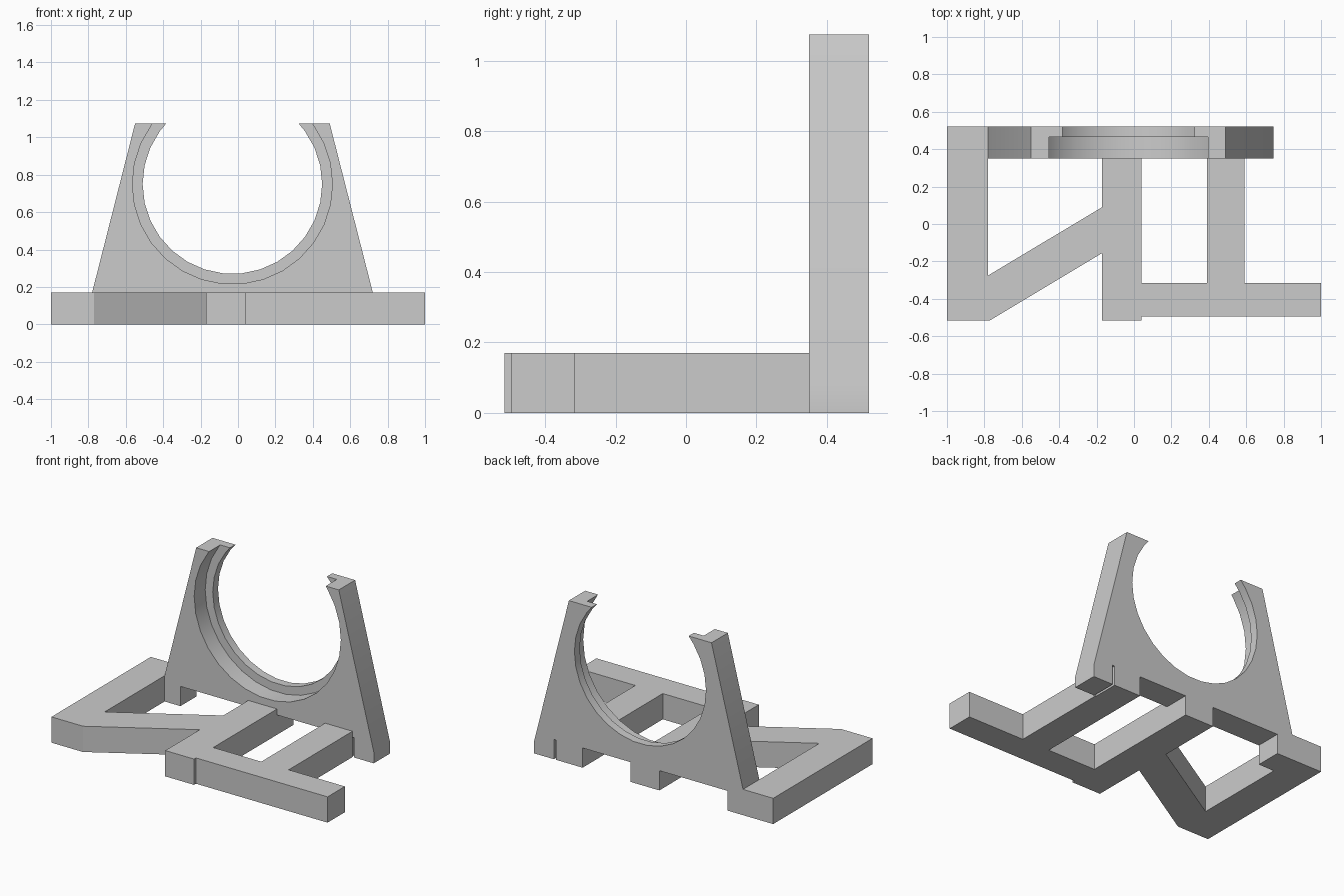
import bpy
import bmesh
from math import asin, cos, sin, pi, floor, ceil

cube = bpy.data.objects.get("Cube")
if cube:
    bpy.data.objects.remove(cube, do_unlink=True)

grey = bpy.data.materials.new("light grey")
grey.use_nodes = True
COLOUR = (0.6, 0.6, 0.6, 1)
grey.diffuse_color = COLOUR
grey.node_tree.nodes["Principled BSDF"].inputs["Base Color"].default_value = COLOUR


def prism(name, outline, place, offset):
    """Extrude a closed 2D outline; place maps a 2D point to 3D."""
    bm = bmesh.new()
    face = bm.faces.new([bm.verts.new(place(*p)) for p in outline])
    new = bmesh.ops.extrude_face_region(bm, geom=[face])["geom"]
    moved = [g for g in new if isinstance(g, bmesh.types.BMVert)]
    bmesh.ops.translate(bm, vec=offset, verts=moved)
    bmesh.ops.recalc_face_normals(bm, faces=bm.faces)
    mesh = bpy.data.meshes.new(name)
    bm.to_mesh(mesh)
    bm.free()
    mesh.materials.append(grey)
    obj = bpy.data.objects.new(name, mesh)
    bpy.context.collection.objects.link(obj)
    bpy.ops.object.select_all(action="DESELECT")
    obj.select_set(True)
    bpy.context.view_layer.objects.active = obj
    bpy.ops.object.shade_smooth_by_angle(angle=pi / 6)
    return obj


# Heights and depths shared by the parts
BASE_TOP, PLATE_TOP, NOTCH = 0.17, 1.075, 0.13
FRONT, LEDGE, BACK = 0.35, 0.465, 0.52
CX, CZ = -0.03, 0.75

# Base frame: three bars joined by a diagonal brace and a front bar
frame = [
    (-1, -0.515), (-0.77, -0.515), (-0.17, -0.155), (-0.17, -0.515),
    (0.04, -0.515), (0.04, -0.495), (1, -0.495), (1, -0.315),
    (0.59, -0.315), (0.59, FRONT), (0.39, FRONT), (0.39, -0.315),
    (0.04, -0.315), (0.04, FRONT), (-0.17, FRONT), (-0.17, 0.09),
    (-0.78, -0.275), (-0.78, BACK), (-1, BACK),
]
prism("base_frame", frame, lambda x, y: (x, y, 0), (0, 0, BASE_TOP))


def cradle_arc(radius, step=pi / 15):
    """Open circle from the top right, under the bottom, to the top left."""
    end = asin((PLATE_TOP - CZ) / radius)
    start = -pi - end
    angles = [end]
    angles += [i * step for i in range(floor(end / step), ceil(start / step) - 1, -1)]
    angles.append(start)
    return [(CX + radius * cos(a), CZ + radius * sin(a)) for a in angles]


def plate_outline(radius):
    """Tapered plate with feet, notches and the open round cradle."""
    pts = [(-0.55, PLATE_TOP), (-0.78, BASE_TOP), (-0.78, 0)]
    for x0, x1 in ((-0.665, -0.17), (0.04, 0.39), (0.585, 0.6)):
        pts += [(x0, 0), (x0, NOTCH), (x1, NOTCH), (x1, 0)]
    pts += [(0.745, 0), (0.745, 0.075), (0.49, PLATE_TOP)]
    return pts + cradle_arc(radius)


# Upright plate: wide recess in front, narrower retaining lip behind
for name, radius, y0, y1 in (("cradle_front", 0.535, FRONT, LEDGE),
                             ("cradle_back_lip", 0.48, LEDGE, BACK)):
    prism(name, plate_outline(radius), lambda x, z: (x, y0, z), (0, y1 - y0, 0))
